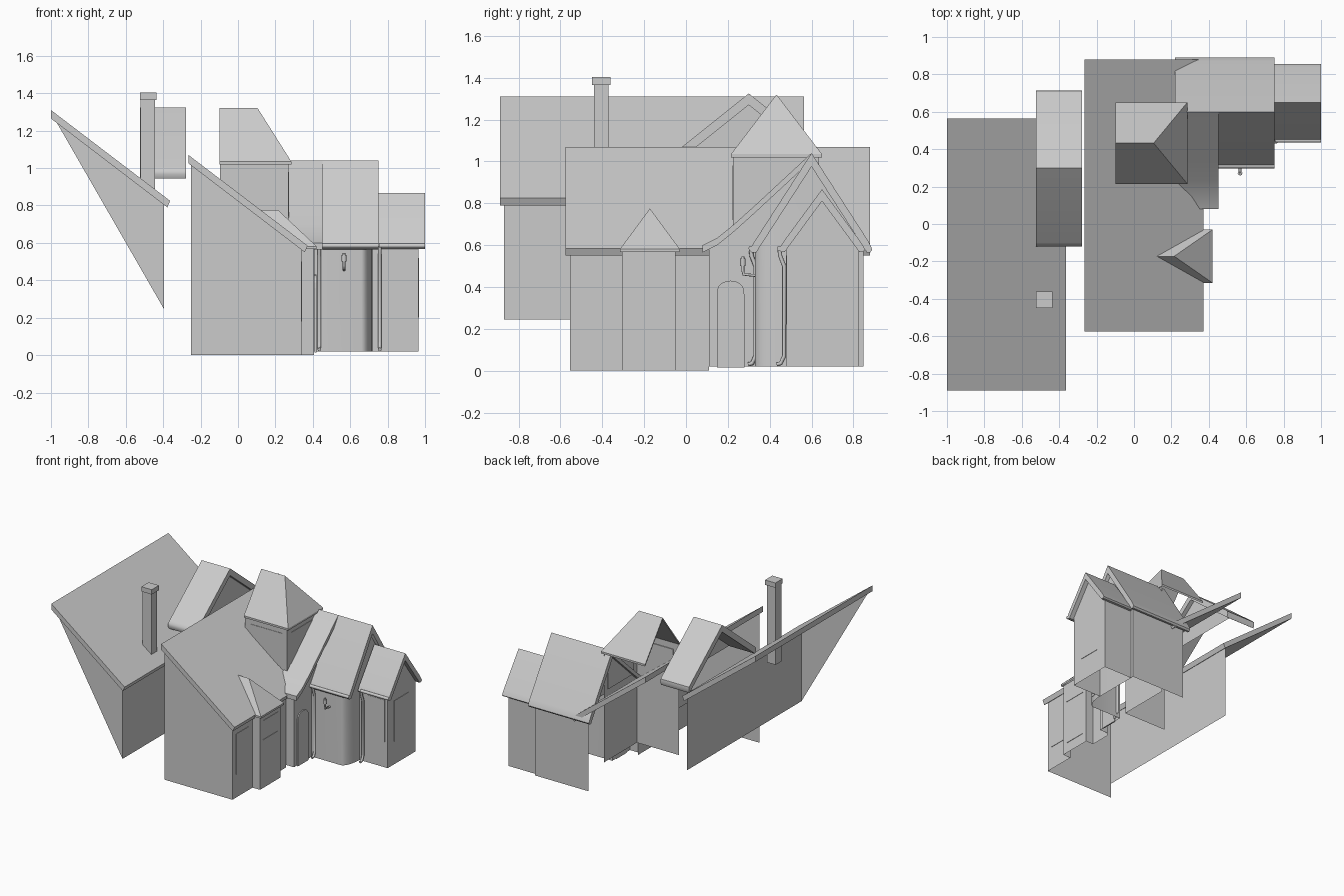
import bpy, bmesh, math
from mathutils import Vector

cube = bpy.data.objects.get("Cube")
if cube:
    bpy.data.objects.remove(cube)

grey = bpy.data.materials.new("plain grey")
grey.use_nodes = True
COLOUR = (0.6, 0.6, 0.6, 1)
grey.diffuse_color = COLOUR
grey.node_tree.nodes["Principled BSDF"].inputs["Base Color"].default_value = COLOUR


def add(name, verts, faces, closed=False, smooth=False):
    mesh = bpy.data.meshes.new(name)
    mesh.from_pydata(verts, [], faces)
    if closed:
        bm = bmesh.new()
        bm.from_mesh(mesh)
        bmesh.ops.recalc_face_normals(bm, faces=bm.faces)
        bm.to_mesh(mesh)
        bm.free()
    mesh.materials.append(grey)
    obj = bpy.data.objects.new(name, mesh)
    bpy.context.collection.objects.link(obj)
    if smooth:
        bpy.ops.object.select_all(action='DESELECT')
        obj.select_set(True)
        bpy.context.view_layer.objects.active = obj
        bpy.ops.object.shade_smooth_by_angle(angle=math.radians(35))
    return obj


def prism(name, outline, axis, a, b, smooth=False):
    """Extrude a closed 2D outline along an axis from a to b."""
    place = {"x": lambda p, t: (t, p[0], p[1]),
             "y": lambda p, t: (p[0], t, p[1]),
             "z": lambda p, t: (p[0], p[1], t)}[axis]
    n = len(outline)
    verts = [place(p, t) for t in (a, b) for p in outline]
    faces = [(i, (i + 1) % n, (i + 1) % n + n, i + n) for i in range(n)]
    faces += [tuple(range(n)), tuple(range(n, 2 * n))]
    return add(name, verts, faces, True, smooth)


def box(name, x, y, z):
    outline = [(x[0], y[0]), (x[1], y[0]), (x[1], y[1]), (x[0], y[1])]
    return prism(name, outline, "z", *z)


def roof_slope(name, x0, x1, ridge, eave_y, slope, bottom, thick):
    """One side of a gable roof with a rolled eave."""
    ry, rz = ridge
    s = 1 if ry > eave_y else -1
    ez = rz - slope * abs(ry - eave_y)
    inner = (rz - thick - bottom) / slope
    outline = [ridge, (eave_y + s * 0.02, ez + 0.02 * slope), (eave_y + s * 0.004, ez),
               (eave_y, (ez + bottom) / 2), (eave_y + s * 0.01, bottom),
               (ry - s * inner, bottom), (ry, rz - thick)]
    prism(name, outline, "x", x0, x1, True)


def wall(name, plan, base, top, smooth=False):
    """Open wall along a plan line, its top following a function of x and y."""
    n = len(plan)
    verts = [(x, y, base) for x, y in plan] + [(x, y, top(x, y)) for x, y in plan]
    return add(name, verts, [(i, i + 1, i + 1 + n, i + n) for i in range(n - 1)], False, smooth)


def hip_roof(name, x0, ridge_end, x1, y0, y1, eave, ridge):
    """Roof with a hip on its +x side and an open -x side."""
    mid = (y0 + y1) / 2
    verts = [(x0, y0, eave), (x1, y0, eave), (x1, y1, eave), (x0, y1, eave),
             (x0, mid, ridge), (ridge_end, mid, ridge)]
    obj = add(name, verts, [(0, 1, 5, 4), (1, 2, 5), (2, 3, 4, 5)])
    bm = bmesh.new()
    bm.from_mesh(obj.data)
    result = bmesh.ops.extrude_face_region(bm, geom=bm.faces[:], use_keep_orig=True)
    lower = [v for v in result["geom"] if isinstance(v, bmesh.types.BMVert)]
    bmesh.ops.translate(bm, verts=lower, vec=Vector((0, 0, -0.015)))
    bmesh.ops.recalc_face_normals(bm, faces=bm.faces)
    bm.to_mesh(obj.data)
    bm.free()


def tube(name, points, radius):
    curve = bpy.data.curves.new(name, 'CURVE')
    curve.dimensions = '3D'
    curve.bevel_depth = radius
    curve.bevel_resolution = 2
    curve.use_fill_caps = True
    line = curve.splines.new('POLY')
    line.points.add(len(points) - 1)
    for point, co in zip(line.points, points):
        point.co = (*co, 1)
    curve.materials.append(grey)
    bpy.context.collection.objects.link(bpy.data.objects.new(name, curve))


# Two matching sloped roofs
for name, dx, y0, dz in (("side_roof", 0, -0.89, 0), ("main_roof", 0.735, -0.575, -0.24)):
    outline = [(-1, 1.31), (-0.363, 0.825), (-0.378, 0.79), (-1, 1.265)]
    prism(name, [(x + dx, z + dz) for x, z in outline], "y", y0, y0 + 1.455)

# Side building walls
add("side_front_gable", [(-0.97, -0.87, 1.245), (-0.395, -0.87, 0.245), (-0.395, -0.87, 0.805)], [(0, 1, 2)])
wall("side_wall", [(-0.395, -0.87), (-0.395, 0.55)], 0.245, lambda x, y: 0.805)

# Chimney
box("chimney", (-0.52, -0.445), (-0.44, -0.37), (0.755, 1.37))
box("chimney_cap", (-0.525, -0.435), (-0.45, -0.36), (1.365, 1.403))

# Side dormer roof and the gable inside it
for label, eave in (("front", -0.12), ("rear", 0.715)):
    roof_slope(f"dormer_{label}_roof", -0.525, -0.278, (0.3, 1.325), eave, 0.8, 0.945, 0.055)
add("dormer_gable", [(-0.31, -0.105, 0.955), (-0.31, 0.7, 0.955), (-0.31, 0.3, 1.275)], [(0, 1, 2)])

# Main building and square bay
wall("main_wall", [(-0.25, -0.555), (0.34, -0.555), (0.34, -0.305)], 0,
     lambda x, y: 1.03 - 0.764 * (x + 0.265))
wall("bay_wall", [(0.34, -0.305), (0.405, -0.305), (0.405, -0.05), (0.34, -0.05), (0.34, 0.11)],
     0, lambda x, y: 0.57)
hip_roof("bay_roof", 0.12, 0.215, 0.42, -0.315, -0.03, 0.582, 0.775)

# Tower
wall("tower_wall", [(-0.095, 0.225), (0.27, 0.225), (0.27, 0.635)], 0.16, lambda x, y: 1.03)
hip_roof("tower_roof", -0.1, 0.105, 0.285, 0.215, 0.65, 1.035, 1.32)

# Flared porch roof with its wall and arched door
sweep = [(0.08, 0.6), (0.15, 0.635), (0.23, 0.7), (0.33, 0.79), (0.6, 1.04)]
prism("porch_roof", sweep + [(y, z - 0.035) for y, z in reversed(sweep)], "x", 0.24, 0.452, True)
heights = dict(sweep)
heights[0.11] = 0.615
wall("porch_wall", [(0.34, 0.11), (0.41, 0.11), (0.41, 0.15), (0.41, 0.23), (0.41, 0.33)],
     0.02, lambda x, y: heights[y] - 0.02)
wall("porch_gable", [(0.41, 0.33), (0.41, 0.6)], 0.58, lambda x, y: heights[y] - 0.02)
arch = [(0.213 + 0.066 * math.cos(a), 0.36 + 0.07 * math.sin(a) ** 0.7)
        for a in (math.pi * i / 12 for i in range(12))]
prism("arched_door", [(0.147, 0.015), (0.279, 0.015)] + arch + [(0.147, 0.36)], "x", 0.409, 0.4185)

# Tall gabled wing with a rounded corner; its rear slope reaches past the tower
for label, x0, eave in (("front", 0.275, 0.305), ("rear", 0.22, 0.89)):
    roof_slope(f"wing_{label}_roof", x0, 0.75, (0.6, 1.04), eave, 1.55, 0.565, 0.065)


def wing_top(x, y):
    return 0.99 - 1.56 * abs(y - 0.6)


corner = [(0.66 + 0.06 * math.sin(a), 0.48 - 0.15 * math.cos(a))
          for a in (math.pi / 2 * i / 8 for i in range(9))]
wall("wing_wall", [(0.41, 0.33)] + corner + [(0.72, 0.6), (0.72, 0.848), (0.255, 0.848)],
     0.02, wing_top, True)

# Small gabled wing
for label, eave in (("front", 0.445), ("rear", 0.856)):
    roof_slope(f"small_wing_{label}_roof", 0.73, 1, (0.65, 0.867), eave, 1.36, 0.568, 0.057)
wall("small_wing_wall", [(0.72, 0.48), (0.965, 0.48), (0.965, 0.65), (0.965, 0.825), (0.72, 0.825)],
     0.02, lambda x, y: 0.825 - 1.36 * abs(y - 0.65))

# Gutters and downpipes
for label, x0, x1, y in (("wing", 0.41, 0.75, 0.31), ("small_wing", 0.755, 1, 0.447)):
    tube(label + "_gutter", [(x0, y, 0.585), (x1, y, 0.585)], 0.012)
    px = x0 + 0.025 if label == "wing" else x0 + 0.003
    tube(label + "_downpipe", [(px, y, 0.58), (px, y + 0.003, 0.55), (px, y + 0.022, 0.5),
                               (px, y + 0.022, 0.07), (px, y + 0.006, 0.035), (px, y - 0.014, 0.03)], 0.01)

# Wall lantern
tube("lantern_bracket", [(0.567, 0.33, 0.455), (0.567, 0.275, 0.46), (0.567, 0.272, 0.48)], 0.007)
tube("lantern_stem", [(0.567, 0.272, 0.475), (0.567, 0.272, 0.545)], 0.007)
tube("lantern", [(0.567, 0.272, 0.5), (0.567, 0.272, 0.535)], 0.013)

# Window panels on walls facing +x and -y, standing into the rooms
for label, x, y, z in (("main", 0.34, (-0.51, -0.36), (0.18, 0.5)),
                       ("bay_lower", 0.405, (-0.27, -0.085), (0.08, 0.38)),
                       ("bay_upper", 0.405, (-0.27, -0.085), (0.42, 0.53)),
                       ("tower_side", 0.27, (0.27, 0.59), (0.72, 0.98)),
                       ("small_wing_end", 0.965, (0.56, 0.74), (0.2, 0.52))):
    box(label + "_window", (x - 0.006, x + 0.003), y, z)
for label, x, y, z in (("tower_front", (-0.05, 0.23), 0.225, (0.72, 0.98)),
                       ("small_wing_front", (0.8, 0.94), 0.48, (0.22, 0.55))):
    box(label + "_window", x, (y - 0.003, y + 0.006), z)
